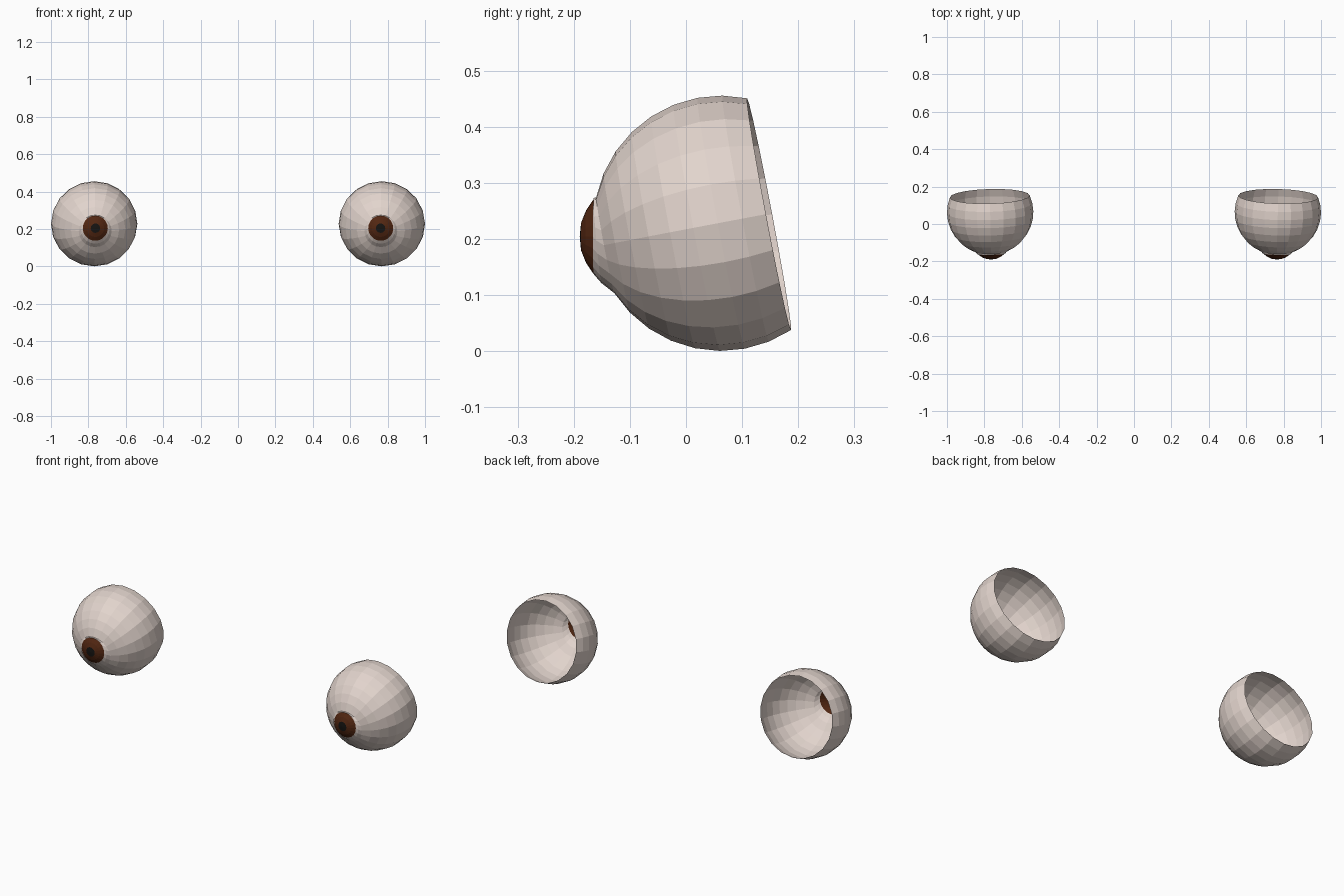
import bpy, bmesh, math
from mathutils import Vector, Matrix

if "Cube" in bpy.data.objects:
    bpy.data.objects.remove(bpy.data.objects["Cube"])

SEG = 20
TILT = math.radians(10.7)      # eyeball looks slightly down
YAW = math.radians(1.5)        # and slightly inwards
R = 0.2275
CX, CY, CZ = 0.769, 0.0625, 0.2278


def material(name, rgb):
    m = bpy.data.materials.new(name)
    m.diffuse_color = (*rgb, 1)
    m.use_nodes = True
    m.node_tree.nodes["Principled BSDF"].inputs["Base Color"].default_value = m.diffuse_color
    return m


white = material("eye white", (0.76, 0.66, 0.61))
brown = material("iris brown", (0.085, 0.02, 0.006))
black = material("pupil black", (0.008, 0.007, 0.006))


def ring(bm, y, z, radius, tilt, wide=1.0):
    """Circle of vertices around a point, facing forwards and down by tilt."""
    up = Vector((0, -math.sin(tilt), math.cos(tilt)))
    mid = Vector((0, y, z))
    return [bm.verts.new(mid + up * radius * math.sin(a)
                         + Vector((radius * wide * math.cos(a), 0, 0)))
            for a in (2 * math.pi * i / SEG for i in range(SEG))]


def bridge(bm, a, b, mat):
    for i in range(SEG):
        j = (i + 1) % SEG
        bm.faces.new((a[i], a[j], b[j], b[i])).material_index = mat


def eyeball(name, side):
    bm = bmesh.new()
    rows = []
    # open-backed ball: rings from the rear rim to the edge of the cornea
    for k in range(10, 1, -1):
        a = k * math.pi / 16
        d = R * math.cos(a)
        rows.append((ring(bm, -d * math.cos(TILT), -d * math.sin(TILT),
                          R * math.sin(a), TILT, 1.015), 0))
    # white collar, easing into an upright iris edge
    zi = 0.204 - CZ
    rows.append((ring(bm, -0.158 - CY, 0.197 - CZ, 0.076, TILT * 0.5), 0))
    rows.append((ring(bm, -0.1645 - CY, zi, 0.067, 0), 0))
    # domed iris and pupil
    for y, r in ((-0.178, 0.047), (-0.187, 0.025)):
        rows.append((ring(bm, y - CY, zi, r, 0), 1))
    for (a, _), (b, m) in zip(rows, rows[1:]):
        bridge(bm, a, b, m)
    tip = bm.verts.new((0, -0.1895 - CY, zi))
    last = rows[-1][0]
    for i in range(SEG):
        bm.faces.new((last[i], last[(i + 1) % SEG], tip)).material_index = 2

    # place the eye, mirrored for the other side
    bm.transform(Matrix.Translation((side * CX, CY, CZ))
                 @ Matrix.Rotation(-side * YAW, 4, 'Z'))
    bm.normal_update()
    bmesh.ops.recalc_face_normals(bm, faces=bm.faces[:])
    if tip.link_faces[0].normal.y > 0:
        bmesh.ops.reverse_faces(bm, faces=bm.faces[:])
    me = bpy.data.meshes.new(name)
    bm.to_mesh(me)
    bm.free()
    for m in (white, brown, black):
        me.materials.append(m)
    bpy.context.collection.objects.link(bpy.data.objects.new(name, me))


eyeball("eyeball_right", 1)
eyeball("eyeball_left", -1)
